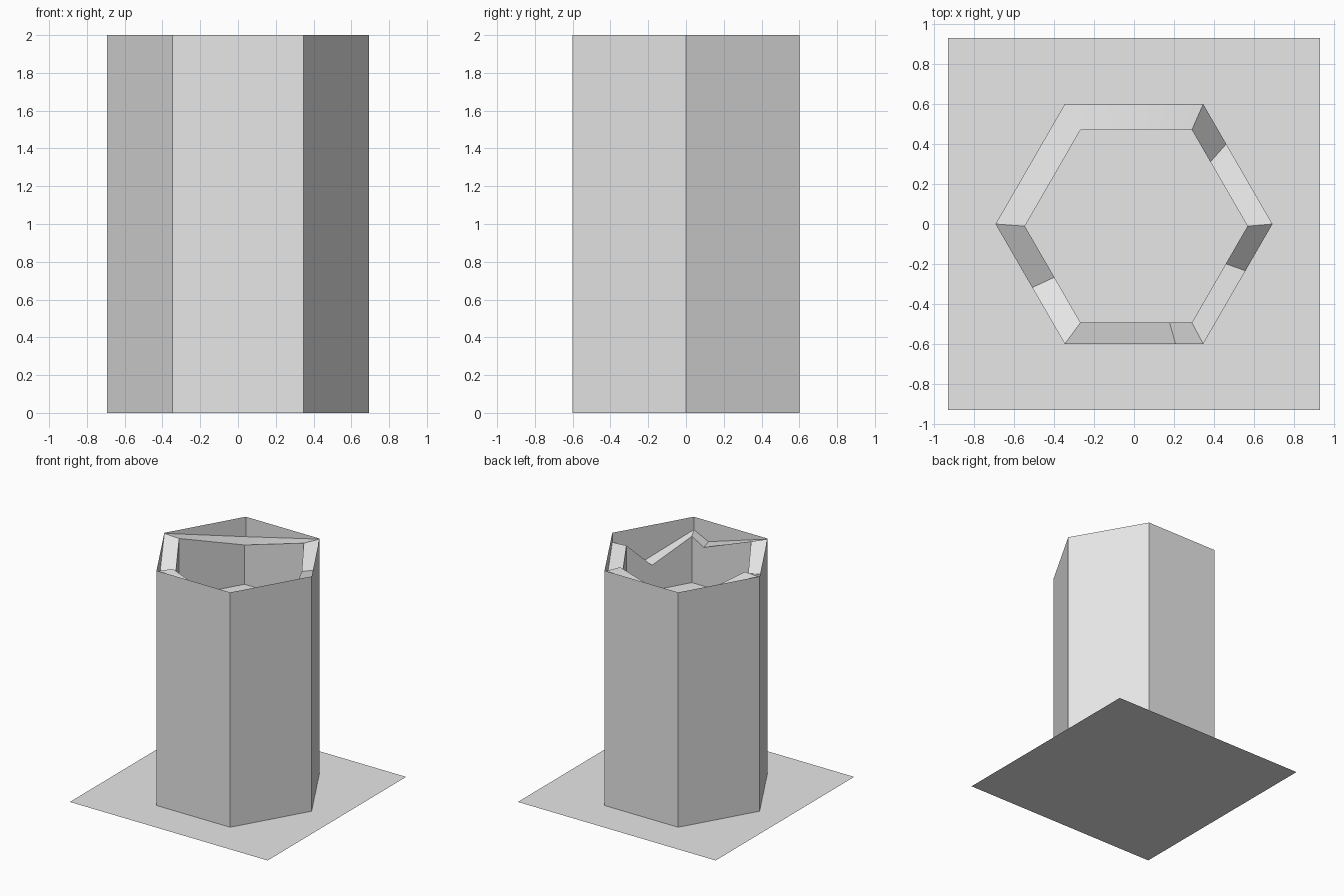
import bpy, bmesh, math
from mathutils import Vector

cube = bpy.data.objects.get("Cube")
if cube:
    bpy.data.objects.remove(cube, do_unlink=True)

# One plain grey material
grey = bpy.data.materials.new("plain_grey")
grey.use_nodes = True
colour = (0.8, 0.8, 0.8, 1)
grey.diffuse_color = colour
grey.node_tree.nodes["Principled BSDF"].inputs["Base Color"].default_value = colour


def make_object(name, bm):
    mesh = bpy.data.meshes.new(name)
    bm.to_mesh(mesh)
    bm.free()
    mesh.materials.append(grey)
    obj = bpy.data.objects.new(name, mesh)
    bpy.context.collection.objects.link(obj)
    return obj


OUTER = (0.694, 0, 0)
INNER = (0.558, 0.011, -0.011)


def hex_point(ring, t, z):
    """Point on a hexagon; t counts corners counter-clockwise from +x."""
    radius, cx, cy = ring
    k = math.floor(t)
    a, b = (Vector((math.cos(i * math.pi / 3), math.sin(i * math.pi / 3), 0))
            for i in (k, k + 1))
    return a.lerp(b, t - k) * radius + Vector((cx, cy, z))


def strip(name, loop_a, loop_b):
    """Closed band of quads between two loops."""
    bm = bmesh.new()
    a = [bm.verts.new(p) for p in loop_a]
    b = [bm.verts.new(p) for p in loop_b]
    for i in range(len(a)):
        j = (i + 1) % len(a)
        bm.faces.new((a[i], a[j], b[j], b[i]))
    return make_object(name, bm)


# Ground sheet
bm = bmesh.new()
bmesh.ops.create_grid(bm, x_segments=1, y_segments=1, size=0.932)
make_object("ground_sheet", bm)

# Outer hexagonal wall
strip("outer_wall",
      [hex_point(OUTER, k, 0) for k in range(6)],
      [hex_point(OUTER, k, 2) for k in range(6)])

# Uneven ledge inside the rim: (place around the hexagon, height)
ledge = [(0, 1.92), (0.667, 1.84), (1, 1.995), (2, 1.83), (3, 1.995),
         (3.53, 1.845), (4, 1.995), (4.8, 1.825), (5, 1.89), (5.61, 1.71)]
outer_edge = [hex_point(OUTER, t, z) for t, z in ledge]
inner_edge = [hex_point(INNER, t, z) for t, z in ledge]
rim = strip("broken_ledge", outer_edge, inner_edge)

# Inner wall down to the floor
FLOOR = 1.495
strip("inner_wall", inner_edge, [hex_point(INNER, t, FLOOR) for t, z in ledge][:])

# Sunken floor
bm = bmesh.new()
bm.faces.new([bm.verts.new(hex_point(INNER, k, FLOOR)) for k in range(6)])
make_object("sunken_floor", bm)

# Soften the gentle bends of the ledge only
bpy.ops.object.select_all(action='DESELECT')
rim.select_set(True)
bpy.context.view_layer.objects.active = rim
bpy.ops.object.shade_smooth_by_angle(angle=math.radians(30))

# Face directions: walls and ledge point to their open side
for name, sign in (("broken_ledge", 1), ("inner_wall", -1)):
    mesh = bpy.data.objects[name].data
    bm = bmesh.new()
    bm.from_mesh(mesh)
    bm.normal_update()
    for f in bm.faces:
        c = f.calc_center_median()
        up = f.normal.z if sign > 0 else -(f.normal.x * c.x + f.normal.y * c.y)
        if up < 0:
            f.normal_flip()
    bm.to_mesh(mesh)
    bm.free()
